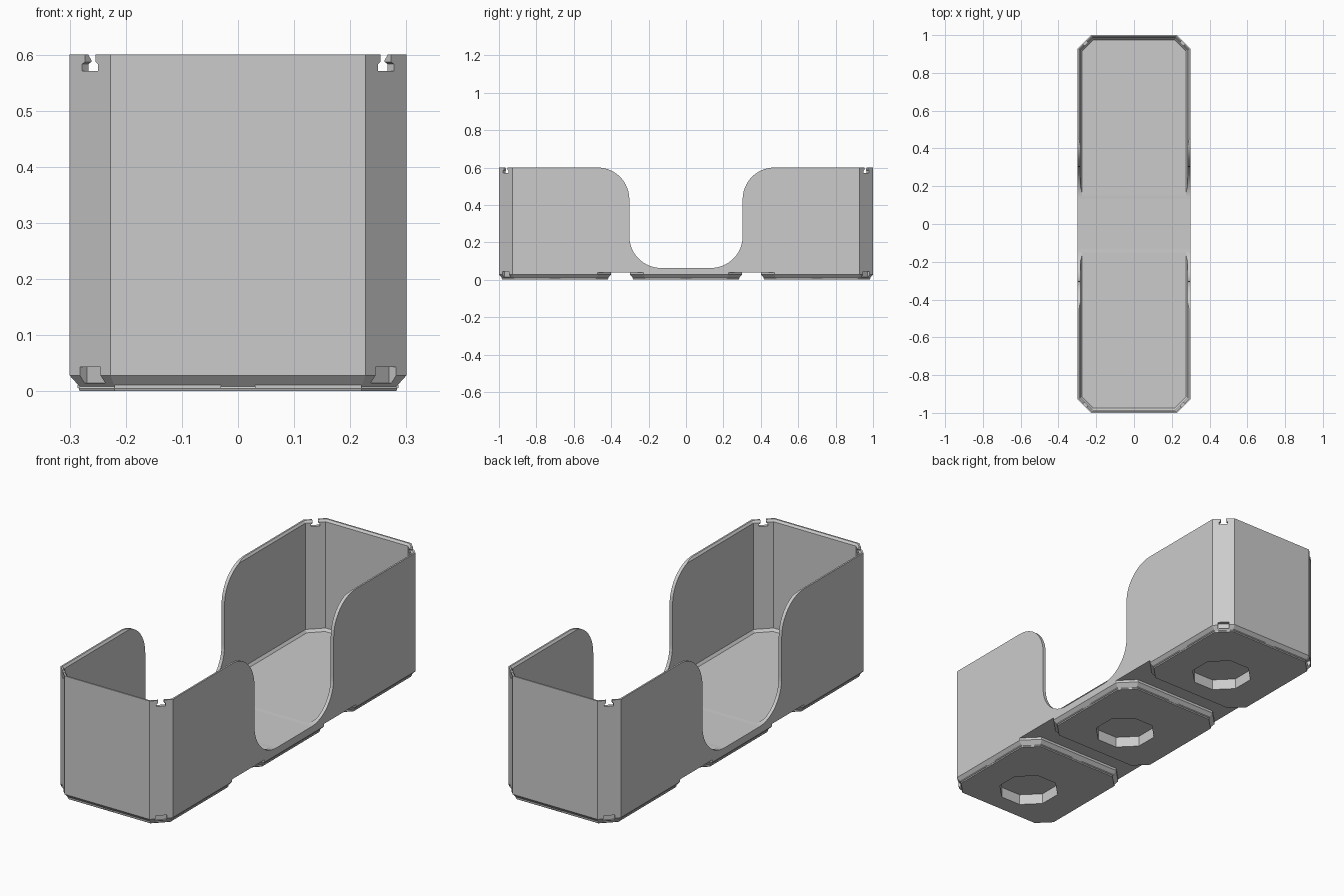
import bpy, bmesh
from math import pi, cos, sin
from mathutils import Matrix, Vector

if bpy.data.objects.get("Cube"):
    bpy.data.objects.remove(bpy.data.objects["Cube"])

grey = bpy.data.materials.new("plain grey")
grey.use_nodes = True
colour = (0.6, 0.6, 0.6, 1)
grey.diffuse_color = colour
grey.node_tree.nodes["Principled BSDF"].inputs["Base Color"].default_value = colour

HX, HY, CORNER, TOP = 0.3, 1.0, 0.073, 0.6
UNDER, FLOOR, PITCH = 0.04, 0.064, 0.7


def octagon(hx, hy, corner, inset=0):
    """Chamfered rectangle, shrunk evenly by inset."""
    x, y, c = hx - inset, hy - inset, corner - 0.586 * inset
    return [(x - c, -y), (x, c - y), (x, y - c), (x - c, y),
            (c - x, y), (-x, y - c), (-x, c - y), (c - x, -y)]


def finish(name, bm):
    bmesh.ops.recalc_face_normals(bm, faces=bm.faces)
    mesh = bpy.data.meshes.new(name)
    bm.to_mesh(mesh)
    bm.free()
    mesh.materials.append(grey)
    obj = bpy.data.objects.new(name, mesh)
    bpy.context.collection.objects.link(obj)
    return obj


def skin(bm, loops):
    """Closed solid through matching loops of 3D points."""
    loops = [[bm.verts.new(p) for p in loop] for loop in loops]
    for a, b in zip(loops, loops[1:]):
        n = len(a)
        for i in range(n):
            bm.faces.new((a[i], a[(i + 1) % n], b[(i + 1) % n], b[i]))
    bm.faces.new(loops[0][::-1])
    bm.faces.new(loops[-1])


def loft(bm, rings):
    """Upright solid from (outline, z) pairs."""
    skin(bm, [[(x, y, z) for x, y in pts] for pts, z in rings])


def prism(bm, outline, half, matrix=Matrix()):
    """Solid with a y-z outline, reaching half to each side along x."""
    skin(bm, [[matrix @ Vector((x, y, z)) for y, z in outline] for x in (-half, half)])


def box(bm, size, matrix):
    bmesh.ops.create_cube(bm, size=1, matrix=matrix @ Matrix.Diagonal((*size, 1)))


def cut(obj, cutter):
    mod = obj.modifiers.new("cut", "BOOLEAN")
    mod.operation = "DIFFERENCE"
    mod.solver = "EXACT"
    mod.object = cutter
    bpy.context.view_layer.objects.active = obj
    bpy.ops.object.modifier_apply(modifier=mod.name)


# Hollow bin with a bevelled rim and a small bevel around the floor
bm = bmesh.new()
loft(bm, [(octagon(HX, HY, CORNER, d), z) for d, z in (
    (0, UNDER), (0, TOP), (0.008, TOP), (0.016, TOP - 0.01),
    (0.016, FLOOR + 0.012), (0.026, FLOOR))])
body = finish("bin_body", bm)

# Three feet with sloped edges and small raised strips
feet = []
for name, y in (("front", -PITCH), ("middle", 0), ("back", PITCH)):
    bm = bmesh.new()
    loft(bm, [(octagon(HX, HX, CORNER, d), z) for d, z in (
        (0.018, 0), (0.016, 0.005), (0.018, 0.008), (0, 0.028), (0, UNDER))])
    bmesh.ops.translate(bm, verts=bm.verts, vec=(0, y, 0))
    feet.append(finish(name + "_foot", bm))

bm = bmesh.new()
for y in (-PITCH, 0, PITCH):
    for k in range(4):
        turn = Matrix.Translation((0, y, 0)) @ Matrix.Rotation(k * pi / 2, 4, "Z")
        for x in (-0.125, 0.125):
            box(bm, (0.19, 0.02, 0.005),
                turn @ Matrix.Translation((x, -0.276, 0.0085)))
finish("foot_edge_strips", bm)

# Rounded finger opening through both long walls
R, HALF, LOW = 0.17, 0.303, FLOOR - 0.001


def arc(cy, cz, start, end, steps=16):
    angles = [start + (end - start) * i / steps for i in range(steps + 1)]
    return [(cy + R * cos(a), cz + R * sin(a)) for a in angles]


side = (arc(HALF - R, LOW + R, -pi / 2, 0)
        + arc(HALF + R, TOP - R, pi, pi / 2) + [(HALF + R, TOP + 0.1)])
bm = bmesh.new()
prism(bm, side + [(-y, z) for y, z in reversed(side)], 0.5)
opening = finish("opening_cutter", bm)

# Octagonal sockets beneath the feet, set towards the front
bm = bmesh.new()
for y in (-PITCH, 0, PITCH):
    pts = [(px, py + y - 0.065) for px, py in octagon(0.13, 0.13, 0.076)]
    loft(bm, [(pts, -0.02), (pts, 0.052)])
sockets = finish("socket_cutter", bm)

# Corner slots: T-shaped at the rim, shallow pockets at the base
half_slot = [(0.02, 0.571), (0.02, 0.583), (0.013, 0.587), (0.013, 0.65)]
slot = half_slot + [(-y, z) for y, z in reversed(half_slot)]
rim, base = bmesh.new(), bmesh.new()
for sx in (-1, 1):
    for sy in (-1, 1):
        place = Matrix.Translation((sx * (HX - CORNER / 2), sy * (HY - CORNER / 2), 0)) \
            @ Matrix.Rotation(sx * sy * pi / 4, 4, "Z")
        prism(rim, slot, 0.04, place)
        box(base, (0.036, 0.052, 0.028), place @ Matrix.Translation((0, 0, 0.029)))
rim_slots = finish("rim_slot_cutter", rim)
pockets = finish("pocket_cutter", base)

for cutter in (opening, rim_slots, sockets, pockets):
    cut(body, cutter)
for foot in feet:
    cut(foot, sockets)
for foot in (feet[0], feet[2]):
    cut(foot, pockets)
for cutter in (opening, sockets, rim_slots, pockets):
    bpy.data.objects.remove(cutter)
